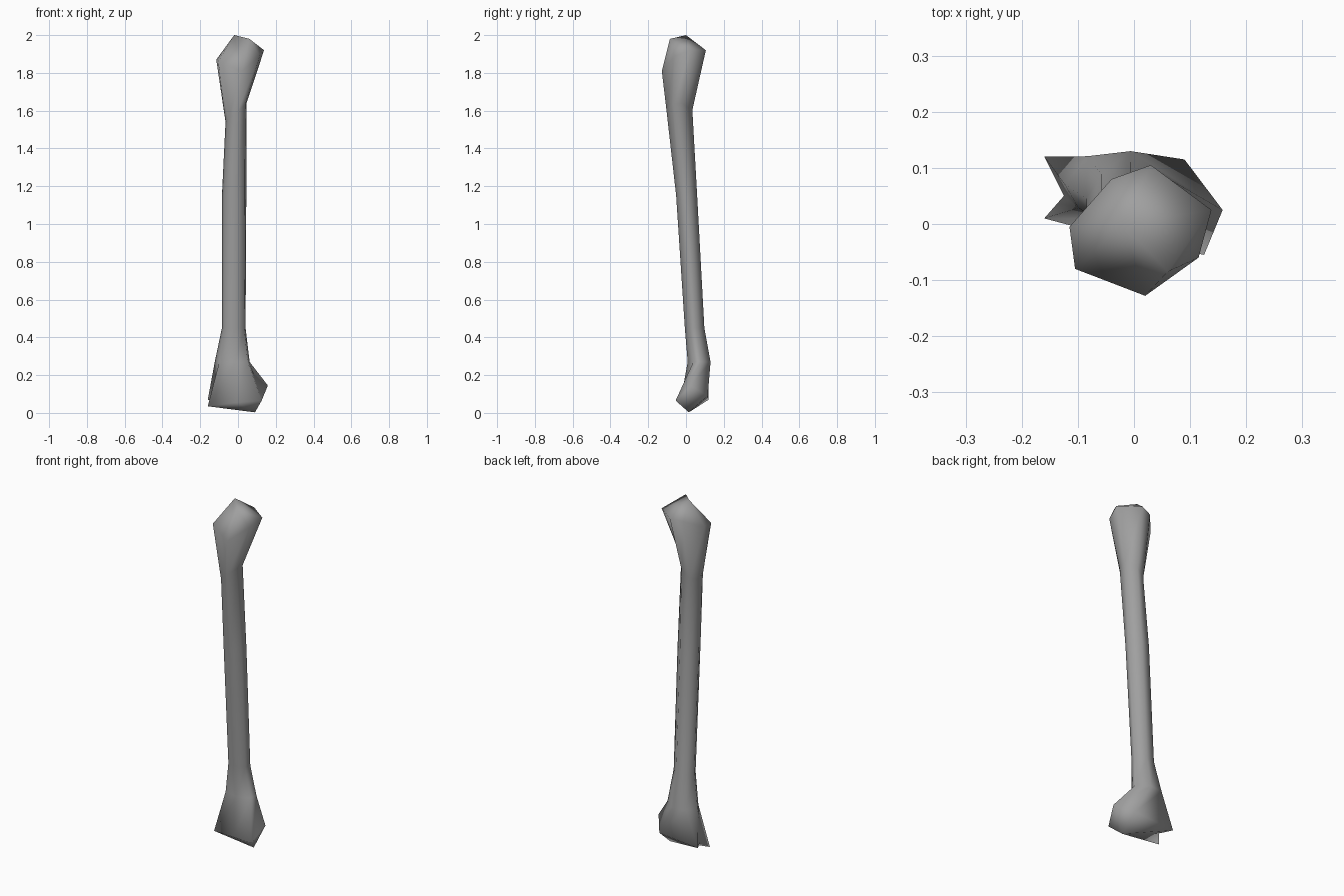
import bpy
import bmesh
from math import cos, sin, radians

cube = bpy.data.objects.get("Cube")
if cube:
    bpy.data.objects.remove(cube, do_unlink=True)

# Ring corners run: left, front left, front, front right, right, back, back left
ANGLES = [radians(a) for a in (180, 222, 280, 330, 10, 75, 125)]


def shaft_ring(z, cx, cy, rx, ry, tilt=0.0):
    """Slightly tilted oval cross-section of the shaft."""
    return [(cx + rx * cos(a), cy + ry * sin(a), z + tilt * cos(a)) for a in ANGLES]


# Lower joint outline, with a notch on one side
ankle_end = [(-0.125, 0.05, 0.07), (-0.16, 0.01, 0.035), (-0.01, -0.03, 0.055),
             (0.125, -0.055, 0.065), (0.158, 0.025, 0.145),
             (0.09, 0.115, 0.09), (-0.16, 0.12, 0.07)]

# Upper joint outline
knee_end = [(-0.115, -0.005, 1.87), (-0.105, -0.08, 1.86), (0.02, -0.128, 1.81),
            (0.115, -0.06, 1.89), (0.138, 0.025, 1.92),
            (0.03, 0.105, 1.92), (-0.04, 0.08, 1.91)]

sections = [
    ankle_end,
    shaft_ring(0.27, -0.03, 0.07, 0.093, 0.062),
    shaft_ring(0.45, -0.022, 0.046, 0.063, 0.053),
    shaft_ring(1.15, -0.02, 0.004, 0.065, 0.057),
    shaft_ring(1.59, -0.01, -0.034, 0.056, 0.07, 0.05),
    knee_end,
]

# Skin the sections into one continuous bone
bm = bmesh.new()
rings = [[bm.verts.new(p) for p in ring] for ring in sections]
count = len(ANGLES)
for low, high in zip(rings, rings[1:]):
    for i in range(count):
        j = (i + 1) % count
        bm.faces.new((low[i], low[j], high[j], high[i]))

# Pointed underside
heel = bm.verts.new((0.09, 0.015, 0.003))
for i in range(count):
    bm.faces.new((rings[0][(i + 1) % count], rings[0][i], heel))

# Domed top: a peak joined to a second, forward knob
peak = bm.verts.new((-0.02, 0.0, 2.0))
knob = bm.verts.new((0.06, -0.085, 1.98))
top = rings[-1]
for i in range(count):
    bm.faces.new((top[i], top[(i + 1) % count], knob if i in (2, 3) else peak))
bm.faces.new((top[2], knob, peak))
bm.faces.new((knob, top[4], peak))
bmesh.ops.recalc_face_normals(bm, faces=bm.faces[:])
for face in bm.faces:
    face.smooth = True

mesh = bpy.data.meshes.new("shin_bone")
bm.to_mesh(mesh)
bm.free()
bone = bpy.data.objects.new("shin_bone", mesh)
bpy.context.collection.objects.link(bone)

# Bone colour
grey = bpy.data.materials.new("bone grey")
grey.use_nodes = True
colour = (0.35, 0.35, 0.35, 1.0)
grey.diffuse_color = colour
grey.node_tree.nodes["Principled BSDF"].inputs["Base Color"].default_value = colour
mesh.materials.append(grey)
